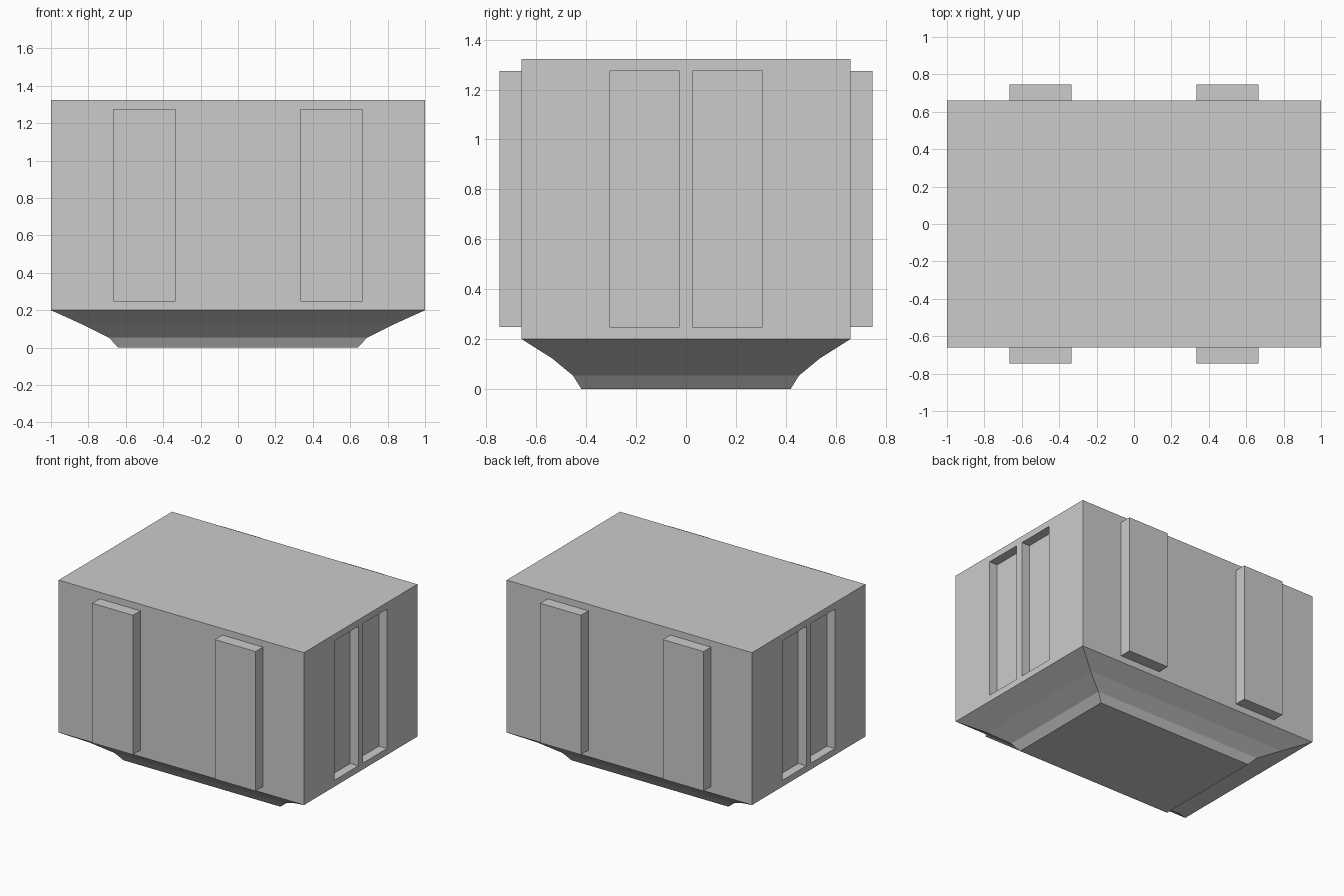
import bpy, bmesh
from mathutils import Matrix, Vector

if "Cube" in bpy.data.objects:
    bpy.data.objects.remove(bpy.data.objects["Cube"])


def make_object(name, bm):
    bmesh.ops.recalc_face_normals(bm, faces=bm.faces[:])
    mesh = bpy.data.meshes.new(name)
    bm.to_mesh(mesh)
    bm.free()
    ob = bpy.data.objects.new(name, mesh)
    bpy.context.collection.objects.link(ob)
    return ob


def add_box(bm, lo, hi):
    lo, hi = Vector(lo), Vector(hi)
    m = Matrix.Translation((lo + hi) / 2) @ Matrix.Diagonal((*(hi - lo), 1))
    bmesh.ops.create_cube(bm, size=1, matrix=m)


def box(name, lo, hi):
    bm = bmesh.new()
    add_box(bm, lo, hi)
    return make_object(name, bm)


# Crate body with its curved, tapering underside: (half x, half y, z) rings
rings = [(0.64, 0.42, 0), (0.69, 0.453, 0.053), (0.83, 0.538, 0.123),
         (1, 0.66, 0.2), (1, 0.66, 1.323)]
bm = bmesh.new()
loops = [[bm.verts.new((sx * x, sy * y, z))
          for sx, sy in ((-1, -1), (1, -1), (1, 1), (-1, 1))]
         for x, y, z in rings]
bm.faces.new(loops[0])
bm.faces.new(loops[-1])
for a, b in zip(loops, loops[1:]):
    for i in range(4):
        j = (i + 1) % 4
        bm.faces.new((a[i], a[j], b[j], b[i]))
body = make_object("crate_body", bm)

# Pairs of tall recesses in both end walls
Z0, Z1, DEPTH = 0.247, 1.275, 0.066
bm = bmesh.new()
for sx in (-1, 1):
    xs = sorted((sx * (1 - DEPTH), sx * 1.1))
    for y0, y1 in ((-0.307, -0.027), (0.027, 0.307)):
        add_box(bm, (xs[0], y0, Z0), (xs[1], y1, Z1))
cutter = make_object("recess_cutter", bm)
cutter.hide_render = True
cut = body.modifiers.new("recesses", 'BOOLEAN')
cut.object = cutter
cut.operation = 'DIFFERENCE'
cut.solver = 'EXACT'
bpy.context.view_layer.objects.active = body
bpy.ops.object.modifier_apply(modifier=cut.name)
bpy.data.objects.remove(cutter)

# Raised straps on the front and back walls
for side, sy in (("front", -1), ("back", 1)):
    ys = sorted((sy * 0.66, sy * 0.747))
    for hand, x in (("left", -0.5), ("right", 0.5)):
        box(f"{side}_{hand}_strap", (x - 0.166, ys[0], Z0), (x + 0.166, ys[1], Z1))
